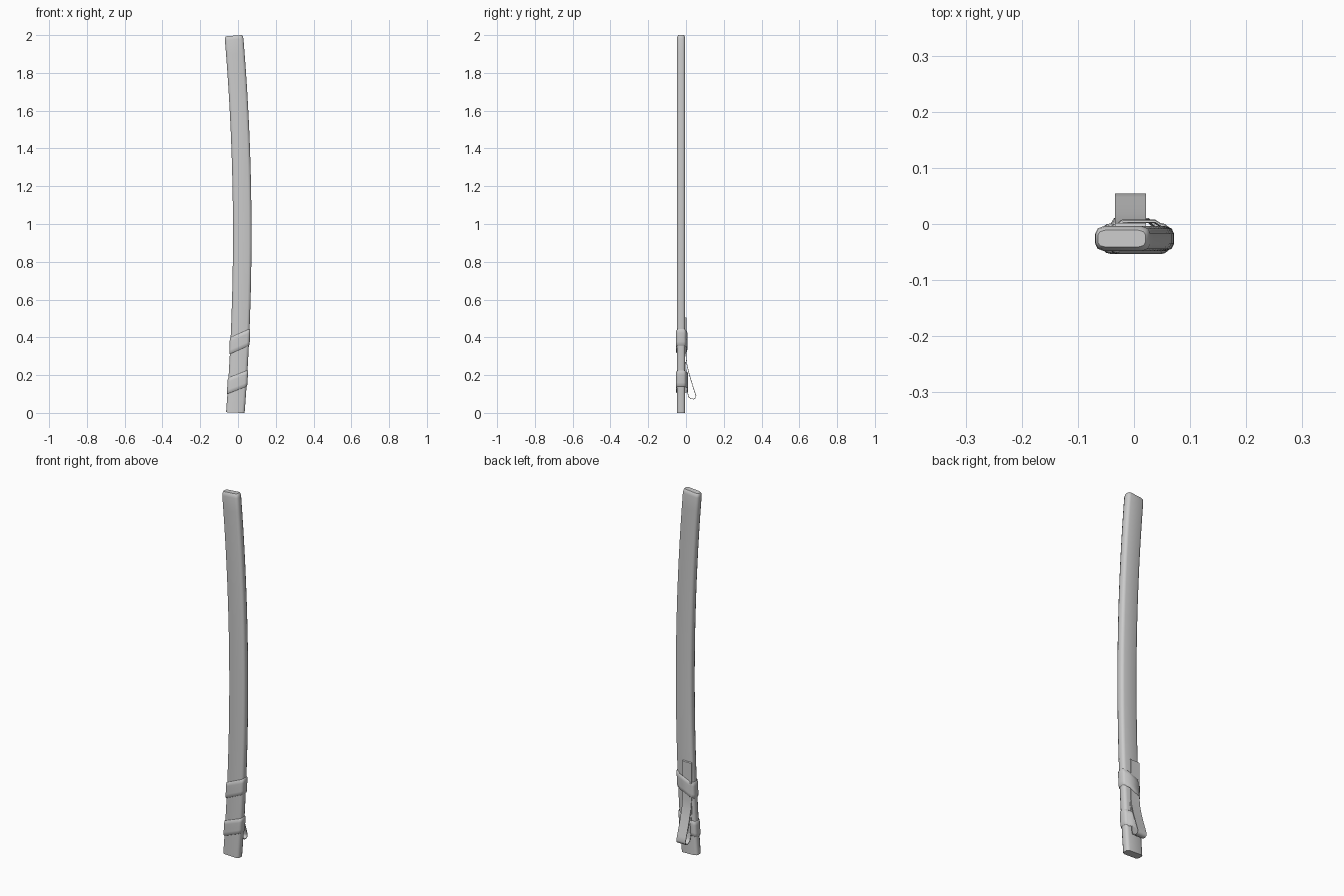
import bpy, bmesh, math
from mathutils import Vector

if "Cube" in bpy.data.objects:
    bpy.data.objects.remove(bpy.data.objects["Cube"])

YC = -0.026          # depth centre of the scabbard
HW, HD = 0.049, 0.022


def centre_x(z):
    return 0.0225 - 0.0405 * (z - 0.95) ** 2


def slope(z):
    return -0.081 * (z - 0.95)


def make(name, rings, close_u=True, close_v=False, caps=False, angle=50):
    """Skin a list of equal-length point rings."""
    bm = bmesh.new()
    vs = [[bm.verts.new(p) for p in r] for r in rings]
    m, n = len(vs), len(vs[0])
    for i in range(m if close_v else m - 1):
        for j in range(n if close_u else n - 1):
            a, b = vs[i], vs[(i + 1) % m]
            k = (j + 1) % n
            bm.faces.new((a[j], a[k], b[k], b[j]))
    if caps:
        bm.faces.new(vs[0])
        bm.faces.new(vs[-1])
    bmesh.ops.recalc_face_normals(bm, faces=bm.faces)
    me = bpy.data.meshes.new(name)
    bm.to_mesh(me)
    bm.free()
    ob = bpy.data.objects.new(name, me)
    bpy.context.collection.objects.link(ob)
    bpy.context.view_layer.objects.active = ob
    bpy.ops.object.select_all(action='DESELECT')
    ob.select_set(True)
    bpy.ops.object.shade_smooth_by_angle(angle=math.radians(angle))
    return ob


def section(hw, hd, cx, cy, seg=2):
    """Rounded rectangle outline, counter-clockwise from back right."""
    pts = []
    for q, (sx, sy) in enumerate(((1, 1), (-1, 1), (-1, -1), (1, -1))):
        for s in range(seg + 1):
            a = math.pi / 2 * (q + s / seg)
            pts.append((sx * (hw - cx) + cx * math.cos(a), sy * (hd - cy) + cy * math.sin(a)))
    return pts


# Curved scabbard with a softened end cap
stations = [(2.0 * i / 20, 1, 1) for i in range(20)] + [(1.976, 1, 1), (1.99, 0.96, 0.9), (1.997, 0.87, 0.68)]
rings = []
for z, fx, fy in stations:
    rings.append([Vector((centre_x(z) + u * fx, YC + v * fy, max(0, z - u * fx * slope(z))))
                  for u, v in section(HW, HD, 0.015, 0.013)])
make("scabbard", rings, caps=True)


# Slanted wrapped bands, bulging over the belt strip at the back
def band(name, z0, tilt, height, bulge):
    outline = section(HW + 0.001, HD + 0.001, 0.015, 0.013, 3)
    back = [(x, HD + bulge) for x in (0.026, 0.0, -0.03)]
    outline = outline[:4] + back + outline[4:]
    # band profile: (outward offset, height fraction)
    prof = [(0.0, -0.5), (0.003, -0.47), (0.0045, -0.25), (0.0035, 0.0),
            (0.005, 0.25), (0.003, 0.47), (0.0, 0.5), (-0.001, 0.0)]
    rs = []
    for u, v in outline:
        d = Vector((u / HW ** 2, v / HD ** 2)).normalized()
        ring = []
        for o, h in prof:
            z = z0 + tilt * u + h * height
            ring.append((centre_x(z) + u + d.x * o, YC + v + d.y * o, z))
        rs.append(ring)
    make(name, rs, close_v=True)


band("upper_band", 0.378, 0.46, 0.088, 0.007)
band("lower_band", 0.163, 0.40, 0.085, 0.010)

# Belt strip: runs down the back, hangs out and curls back under the band
path = [(-0.004, 0.508), (0.0, 0.506), (0.0, 0.42), (0.0, 0.30), (0.005, 0.255), (0.017, 0.205),
        (0.032, 0.155), (0.046, 0.112), (0.053, 0.09), (0.051, 0.079), (0.042, 0.073),
        (0.027, 0.075), (0.015, 0.083), (0.010, 0.1), (0.007, 0.14), (0.003, 0.19),
        (0.0, 0.225), (-0.003, 0.27)]
rings = []
for i, (y, z) in enumerate(path):
    a, b = path[max(i - 1, 0)], path[min(i + 1, len(path) - 1)]
    t = Vector((b[0] - a[0], b[1] - a[1])).normalized()
    n = Vector((-t.y, t.x)) * 0.0016
    rings.append([(-0.034, y + n.x, z + n.y), (0.021, y + n.x, z + n.y),
                  (0.021, y - n.x, z - n.y), (-0.034, y - n.x, z - n.y)])
make("belt_strip", rings, caps=True)
